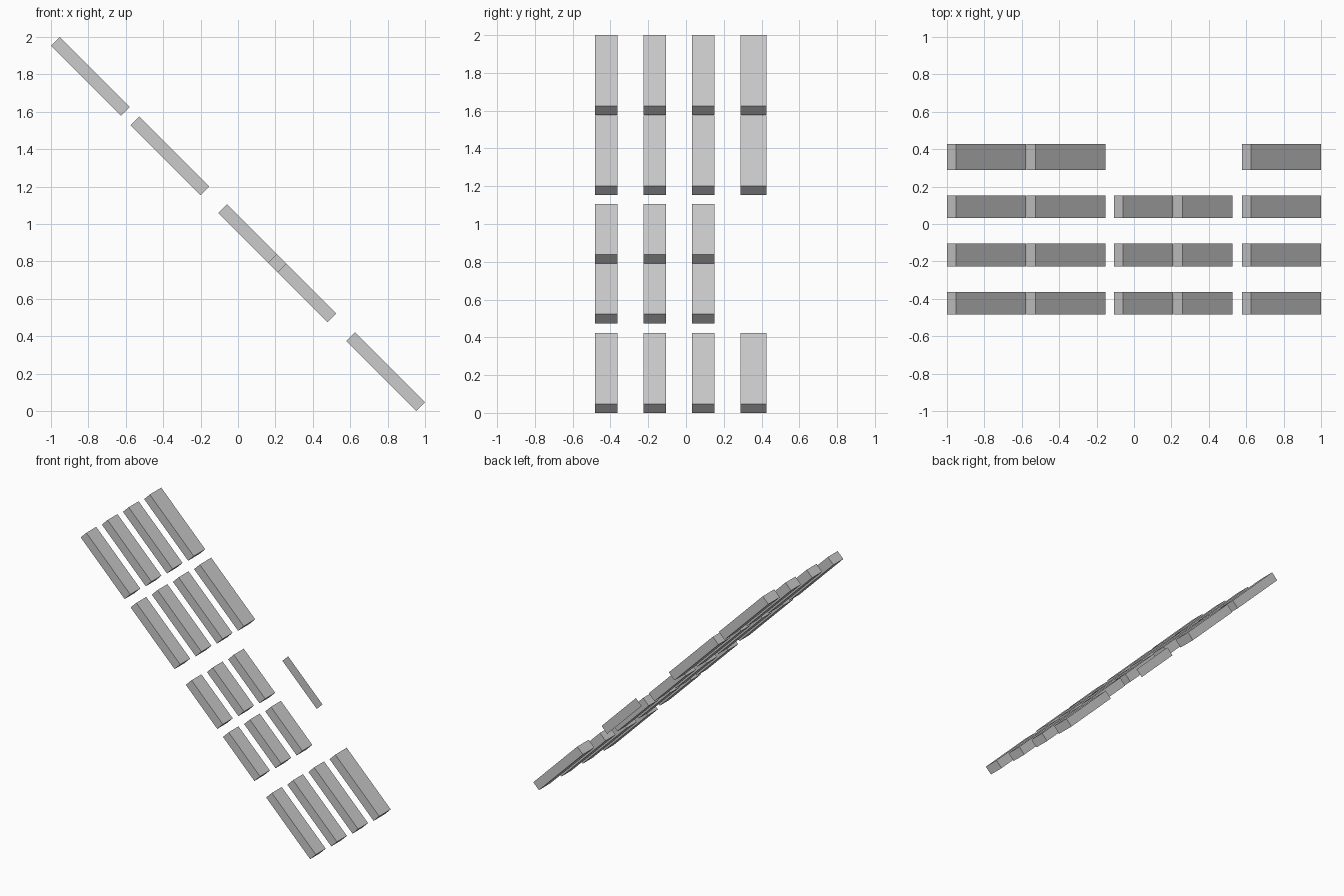
import bpy, math

if "Cube" in bpy.data.objects:
    bpy.data.objects.remove(bpy.data.objects["Cube"])

THICK = 0.068
TILT = math.radians(45)


def box(name, x, y0, y1, length):
    """Tilted slat centred on the sloping line x + z = 1."""
    bpy.ops.mesh.primitive_cube_add(size=1, location=(x, (y0 + y1) / 2, 1 - x),
                                    rotation=(0, TILT, 0))
    ob = bpy.context.object
    ob.name = name
    ob.scale = (length, y1 - y0, THICK)
    bpy.ops.object.transform_apply(location=False, rotation=False, scale=True)
    return ob


# slat columns along the slope: (centre x, length)
long_slats = [(-0.789, 0.529), (-0.364, 0.529), (0.789, 0.529)]
short_slats = [(0.052, 0.378), (0.368, 0.378)]

# three full rows
for r, (y0, y1) in enumerate([(-0.483, -0.363), (-0.226, -0.105), (0.031, 0.152)]):
    for c, (x, length) in enumerate(long_slats + short_slats):
        box(f"slat_row{r + 1}_{c + 1}", x, y0, y1, length)

# wider last row, without the short slats
for c, (x, length) in enumerate(long_slats):
    box(f"wide_slat_{c + 1}", x, 0.288, 0.427, length)

# flat side strip, a single sheet facing the back
bpy.ops.mesh.primitive_plane_add(size=1, location=(0.21, 0.483, 0.79))
strip = bpy.context.object
strip.name = "side_strip"
strip.scale = (0.413, THICK, 1)
strip.rotation_euler = (math.radians(-90), TILT, 0)
bpy.ops.object.transform_apply(location=False, rotation=True, scale=True)
